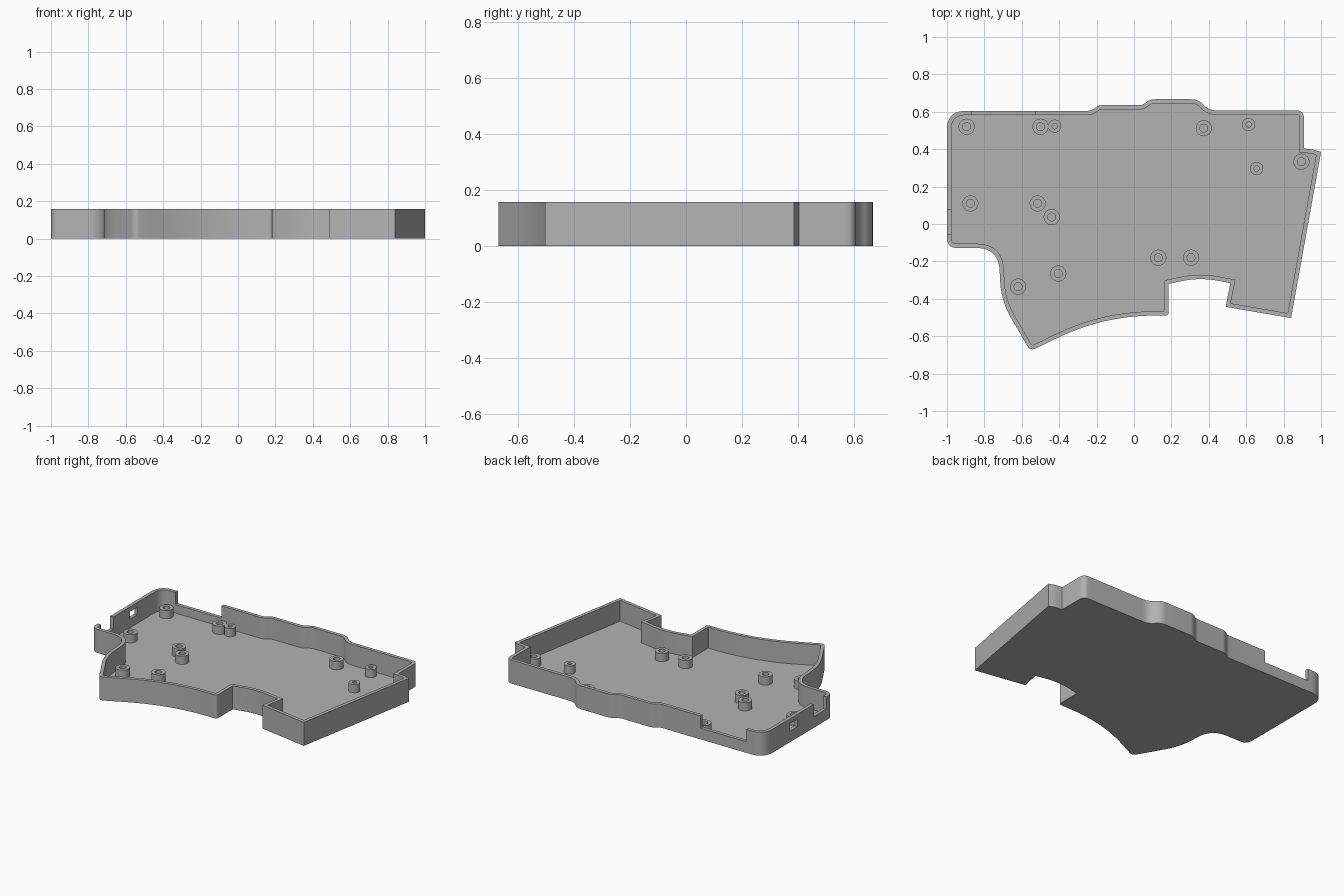
import bpy, bmesh, math
from mathutils import Vector

cube = bpy.data.objects.get("Cube")
if cube:
    bpy.data.objects.remove(cube, do_unlink=True)

HEIGHT, FLOOR, WALL, LOW = 0.157, 0.017, 0.023, 0.075

grey = bpy.data.materials.new("case grey")
grey.use_nodes = True
colour = (0.45, 0.45, 0.45, 1)
grey.diffuse_color = colour
grey.node_tree.nodes["Principled BSDF"].inputs["Base Color"].default_value = colour

# Clockwise outline corners: x, y, rounding length
CORNERS = [
    (-1, .605, .1), (-.23, .605, .02), (-.19, .635, .02), (.045, .635, .02),
    (.085, .667, .03), (.345, .667, .04), (.40, .607, .04), (.908, .607, .04),
    (.908, .404, 0), (.96, .398, .015), (1, .385, 0), (.84, -.503, 0),
    (.49, -.443, 0), (.515, -.316, 0), (.35, -.285, .1), (.185, -.32, 0),
    (.185, -.49, .02), (-.16, -.488, .28), (-.555, -.68, .035),
    (-.71, -.41, .1), (-.725, -.128, .12), (-1, -.128, .055)]


def outline(inset):
    """Inset every corner with a mitre, then round it with a short curve."""
    pts = [Vector(c[:2]) for c in CORNERS]
    n, ring = len(pts), []
    mitred, lengths, dirs = [], [], []
    for i, p in enumerate(pts):
        a = (p - pts[i - 1]).normalized()
        b = (pts[(i + 1) % n] - p).normalized()
        na, nb = Vector((a.y, -a.x)), Vector((b.y, -b.x))
        mitred.append(p + (na + nb) * inset / (1 + na.dot(nb)))
        turn = math.atan2(a.y * b.x - a.x * b.y, a.dot(b))
        size = CORNERS[i][2]
        lengths.append(max(size - inset * math.tan(turn / 2), .003) if size else 0)
        dirs.append((a, b))
    for p, size, (a, b) in zip(mitred, lengths, dirs):
        if not size:
            ring.append(p)
            continue
        start, end = p - a * size, p + b * size
        for k in range(11):
            t = k / 10
            ring.append(start * (1 - t) ** 2 + p * 2 * t * (1 - t) + end * t * t)
    return ring


def finish(name, bm):
    bmesh.ops.recalc_face_normals(bm, faces=bm.faces)
    mesh = bpy.data.meshes.new(name)
    bm.to_mesh(mesh)
    bm.free()
    mesh.materials.append(grey)
    obj = bpy.data.objects.new(name, mesh)
    bpy.context.collection.objects.link(obj)
    return obj


def smooth(obj):
    bpy.ops.object.select_all(action='DESELECT')
    obj.select_set(True)
    bpy.context.view_layer.objects.active = obj
    bpy.ops.object.shade_smooth_by_angle(angle=math.radians(30))


# Tray: floor with a raised wall around it
bm = bmesh.new()
outer, inner = outline(0), outline(WALL)
rings = [[bm.verts.new((p.x, p.y, z)) for p in ring] for ring, z in
         ((outer, 0), (outer, HEIGHT), (inner, HEIGHT), (inner, FLOOR))]
for low, high in zip(rings, rings[1:]):
    for i in range(len(low)):
        bm.faces.new((low[i - 1], low[i], high[i], high[i - 1]))
bm.faces.new(rings[0])
bm.faces.new(rings[-1])
tray = finish("case_tray", bm)


# Openings: lowered rear wall, lowered side wall, small side port
def cut(name, low, high):
    low, high = Vector(low), Vector(high)
    cb = bmesh.new()
    bmesh.ops.create_cube(cb, size=1)
    for v in cb.verts:
        v.co = (low + high) / 2 + v.co * (high - low)
    cutter = finish(name, cb)
    cutter.hide_render = True
    mod = tray.modifiers.new(name, 'BOOLEAN')
    mod.operation, mod.solver, mod.object = 'DIFFERENCE', 'EXACT', cutter
    bpy.ops.object.select_all(action='DESELECT')
    bpy.context.view_layer.objects.active = tray
    bpy.ops.object.modifier_apply(modifier=name)
    bpy.data.objects.remove(cutter, do_unlink=True)


cut("rear_gap", (-.87, .56, LOW), (-.53, .65, .3))
cut("side_gap", (-1.05, -.057, LOW), (-.95, .075, .3))
cut("side_port", (-1.05, .25, .075), (-.95, .33, .125))
smooth(tray)


# Screw posts: hollow turned cylinders
def post(name, x, y, radius, bore, top=.072, steps=32):
    pb = bmesh.new()
    profile = ((radius, FLOOR - .004), (radius, top), (bore, top), (bore, FLOOR + .002))
    loops = [[pb.verts.new((x + r * math.cos(math.tau * k / steps),
                            y + r * math.sin(math.tau * k / steps), z))
              for k in range(steps)] for r, z in profile]
    for a, b in zip(loops, loops[1:]):
        for k in range(steps):
            pb.faces.new((a[k - 1], a[k], b[k], b[k - 1]))
    pb.faces.new(loops[0])
    pb.faces.new(loops[-1])
    smooth(finish(name, pb))


LARGE = [(-.895, .52), (-.5, .52), (-.875, .11), (-.515, .11), (-.44, .037),
         (-.62, -.335), (-.405, -.265), (.13, -.18), (.305, -.18),
         (.373, .512), (.895, .333)]
SMALL = [(-.424, .523), (.613, .532), (.656, .296)]
for i, (x, y) in enumerate(LARGE):
    post(f"screw_post_{i + 1}", x, y, .043, .021)
for i, (x, y) in enumerate(SMALL):
    post(f"small_post_{i + 1}", x, y, .035, .014)
